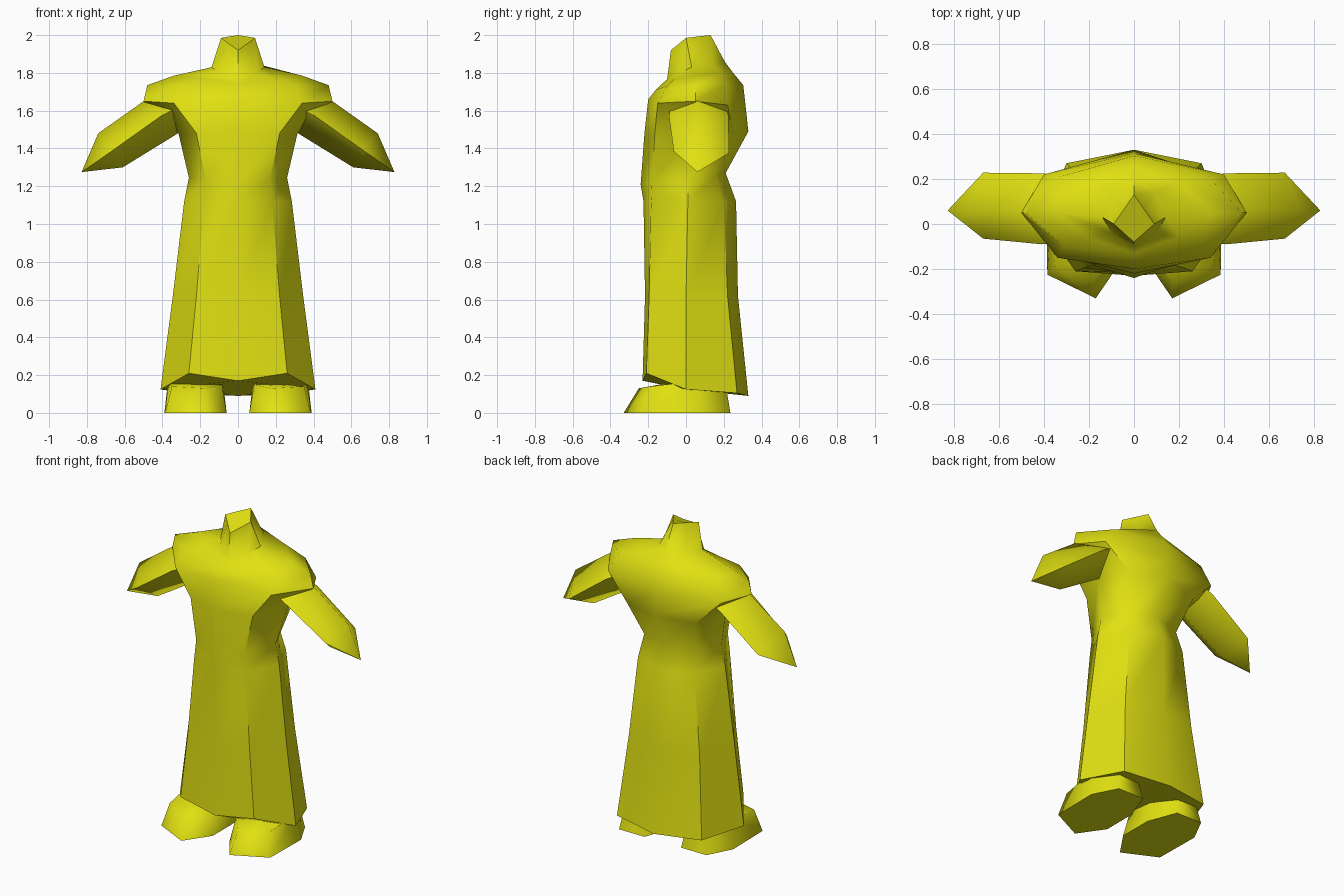
import bpy, bmesh, math

yellow = bpy.data.materials.new("robe yellow")
yellow.diffuse_color = (0.75, 0.75, 0.006, 1)


def loft(name, rings, tip=None, angle=50, mirror=False):
    """Skin closed rings of points, cap both ends (or close on a tip)."""
    bm = bmesh.new()
    rows = [[bm.verts.new(p) for p in r] for r in rings]
    n = len(rows[0])
    for a, b in zip(rows, rows[1:]):
        for i in range(n):
            j = (i + 1) % n
            bm.faces.new((a[i], a[j], b[j], b[i]))
    bm.faces.new(rows[0][::-1])
    if tip:
        t = bm.verts.new(tip)
        for i in range(n):
            bm.faces.new((rows[-1][i], rows[-1][(i + 1) % n], t))
    else:
        bm.faces.new(rows[-1])
    bmesh.ops.recalc_face_normals(bm, faces=bm.faces[:])
    me = bpy.data.meshes.new(name)
    bm.to_mesh(me)
    bm.free()
    me.materials.append(yellow)
    ob = bpy.data.objects.new(name, me)
    bpy.context.collection.objects.link(ob)
    bpy.ops.object.select_all(action='DESELECT')
    ob.select_set(True)
    bpy.context.view_layer.objects.active = ob
    bpy.ops.object.shade_smooth_by_angle(angle=math.radians(angle))
    if mirror:
        ob.modifiers.new("mirror", 'MIRROR')
    return ob


def full_ring(half):
    """Front-to-back half outline completed with its mirror image."""
    return half + [(-x, y, z) for x, y, z in half[-2:0:-1]]


# Robe from hem to collar: front, front side, side, back side, back
robe = [
    [(0, -.23, .17), (.26, -.21, .21), (.41, 0, .125), (.30, .27, .105), (0, .33, .09)],
    [(0, -.217, .62), (.22, -.195, .62), (.345, 0, .62), (.25, .22, .62), (0, .275, .62)],
    [(0, -.225, 1.12), (.18, -.185, 1.12), (.285, .01, 1.12), (.20, .2, 1.12), (0, .265, 1.12)],
    [(0, -.24, 1.21), (.17, -.18, 1.23), (.26, .01, 1.245), (.18, .165, 1.26), (0, .21, 1.27)],
    [(0, -.22, 1.48), (.22, -.165, 1.48), (.315, .05, 1.48), (.24, .25, 1.47), (0, .33, 1.49)],
    [(0, -.20, 1.66), (.34, -.15, 1.64), (.50, .05, 1.65), (.40, .22, 1.63), (0, .315, 1.63)],
    [(0, -.16, 1.71), (.31, -.10, 1.73), (.48, .05, 1.735), (.33, .21, 1.74), (0, .303, 1.735)],
    [(0, -.13, 1.74), (.20, -.06, 1.77), (.34, .05, 1.785), (.20, .19, 1.80), (0, .25, 1.80)],
    [(0, -.10, 1.765), (.10, -.04, 1.80), (.14, .03, 1.83), (.09, .14, 1.85), (0, .205, 1.86)],
    [(0, -.08, 1.92), (.045, -.04, 1.952), (.09, 0, 1.985), (.045, .065, 1.993), (0, .13, 2.0)],
]
loft("robe", [full_ring(r) for r in robe])

# Sleeves: four-sided tubes ending in a drooping point
sleeve = [
    [(.34, .06, 1.72), (.26, -.08, 1.65), (.20, .06, 1.56), (.26, .21, 1.65)],
    [(.50, .06, 1.65), (.41, -.09, 1.57), (.31, .06, 1.485), (.41, .225, 1.57)],
    [(.74, .06, 1.48), (.67, -.065, 1.385), (.61, .06, 1.30), (.67, .228, 1.375)],
]
loft("sleeves", sleeve, tip=(.828, .06, 1.275), angle=80, mirror=True)

# Feet: blunt shoes with a pointed inner toe
sole = [(.17, -.33), (.385, -.225), (.39, .08), (.31, .235), (.13, .235), (.06, .05), (.06, -.17)]
instep = [(.175, -.25, .13), (.35, -.19, .14), (.37, .06, .17), (.29, .215, .12),
          (.15, .215, .12), (.08, .05, .17), (.085, -.14, .15)]
loft("feet", [[(x, y, 0) for x, y in sole], instep], angle=75, mirror=True)
